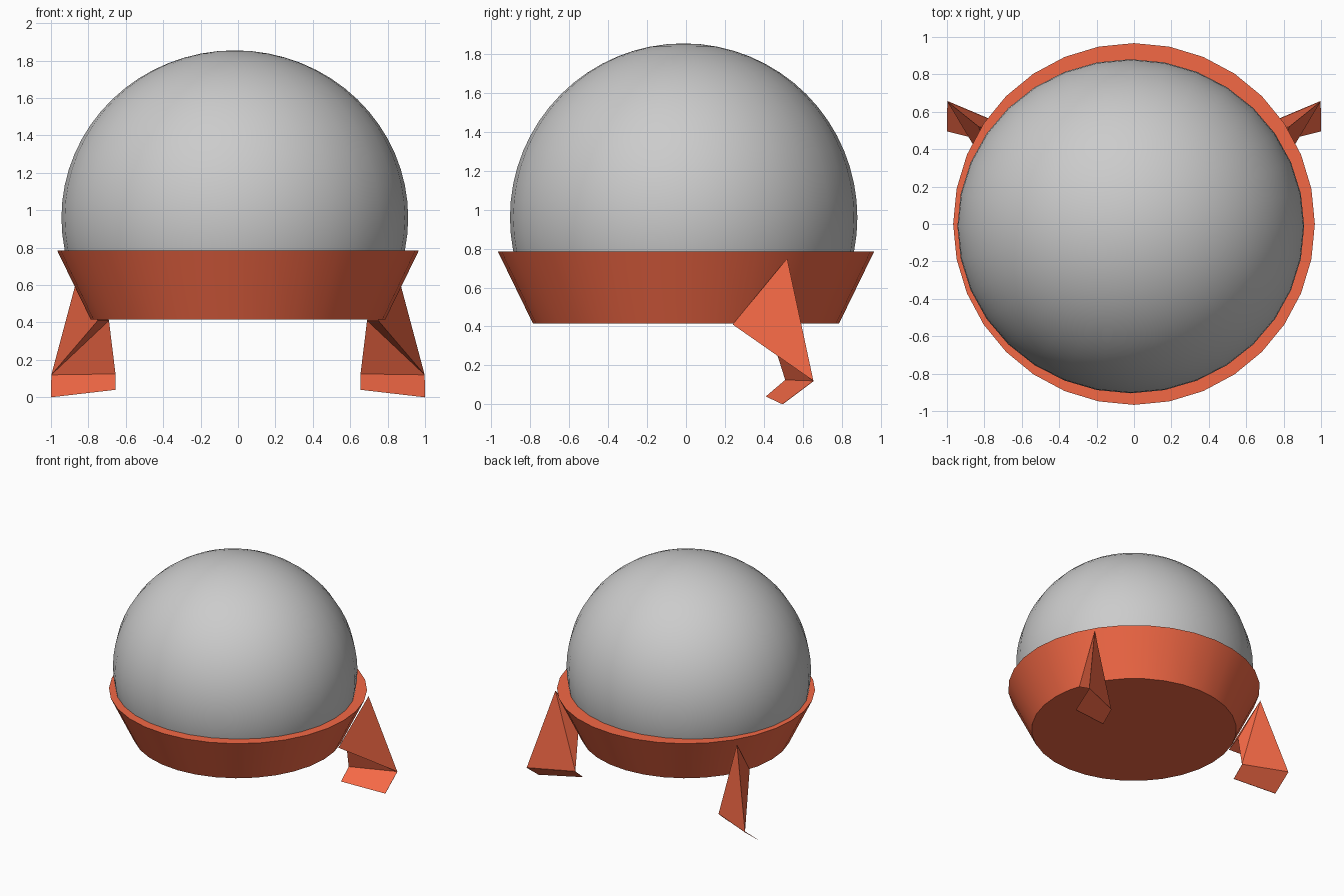
import bpy, bmesh
from math import radians
from mathutils import Matrix, Vector

if "Cube" in bpy.data.objects:
    bpy.data.objects.remove(bpy.data.objects["Cube"])

red = bpy.data.materials.new("red")
red.diffuse_color = (0.9, 0.14, 0.06, 1)
red.use_nodes = True
red.node_tree.nodes["Principled BSDF"].inputs["Base Color"].default_value = red.diffuse_color


def add_object(name, bm, material=None, smooth=None):
    mesh = bpy.data.meshes.new(name)
    bm.to_mesh(mesh)
    bm.free()
    ob = bpy.data.objects.new(name, mesh)
    bpy.context.collection.objects.link(ob)
    if material:
        mesh.materials.append(material)
    if smooth:
        bpy.ops.object.select_all(action='DESELECT')
        ob.select_set(True)
        bpy.context.view_layer.objects.active = ob
        bpy.ops.object.shade_smooth_by_angle(angle=radians(smooth))
    return ob


# Dome: slightly squashed sphere cut off just inside the bowl
bm = bmesh.new()
bmesh.ops.create_uvsphere(bm, u_segments=32, v_segments=32, radius=1)
bmesh.ops.transform(bm, verts=bm.verts, matrix=Matrix.Translation((-0.017, -0.012, 0.96))
                    @ Matrix.Diagonal((0.927, 0.893, 0.895, 1)))
bmesh.ops.bisect_plane(bm, geom=bm.verts[:] + bm.edges[:] + bm.faces[:],
                       plane_co=(0, 0, 0.75), plane_no=(0, 0, -1), clear_outer=True)
add_object("dome", bm, smooth=40)

# Bowl: tapered base with a flat rim and flat bottom
bm = bmesh.new()
bmesh.ops.create_cone(bm, cap_ends=True, segments=32, radius1=0.787, radius2=0.967, depth=0.37,
                      matrix=Matrix.Translation((0, 0, 0.6)))
add_object("bowl", bm, red, smooth=30)

# Legs: faceted wedge growing out of the bowl, ending in a thin sloping foot
TOP, FRONT, INNER = (0.83, 0.52, 0.75), (0.75, 0.24, 0.41), (0.69, 0.42, 0.41)
HEEL_OUT, HEEL_IN = (0.998, 0.655, 0.12), (0.655, 0.51, 0.125)
TOE_OUT, TOE_IN = (1.0, 0.495, 0.0), (0.655, 0.41, 0.04)
for side, s in (("left", -1), ("right", 1)):
    bm = bmesh.new()
    t, f, i, ho, hi, to, ti = [bm.verts.new((x * s, y, z)) for x, y, z in
                               (TOP, FRONT, INNER, HEEL_OUT, HEEL_IN, TOE_OUT, TOE_IN)]
    for face in ((t, f, ho), (f, i, ho), (i, hi, ho), (t, ho, hi), (t, hi, i), (t, i, f)):
        bm.faces.new(face)
    bmesh.ops.recalc_face_normals(bm, faces=bm.faces)
    add_object(side + "_leg", bm, red)

    # Foot slab with a sliver of thickness
    bm = bmesh.new()
    upper = [Vector((x * s, y, z)) for x, y, z in (HEEL_OUT, HEEL_IN, TOE_IN, TOE_OUT)]
    top = [bm.verts.new(p) for p in upper]
    low = [bm.verts.new(p + Vector((0, 0.003, 0))) for p in upper]
    bm.faces.new(top)
    bm.faces.new(low[::-1])
    for k in range(4):
        n = (k + 1) % 4
        bm.faces.new((top[k], low[k], low[n], top[n]))
    bmesh.ops.recalc_face_normals(bm, faces=bm.faces)
    add_object(side + "_foot", bm, red)
